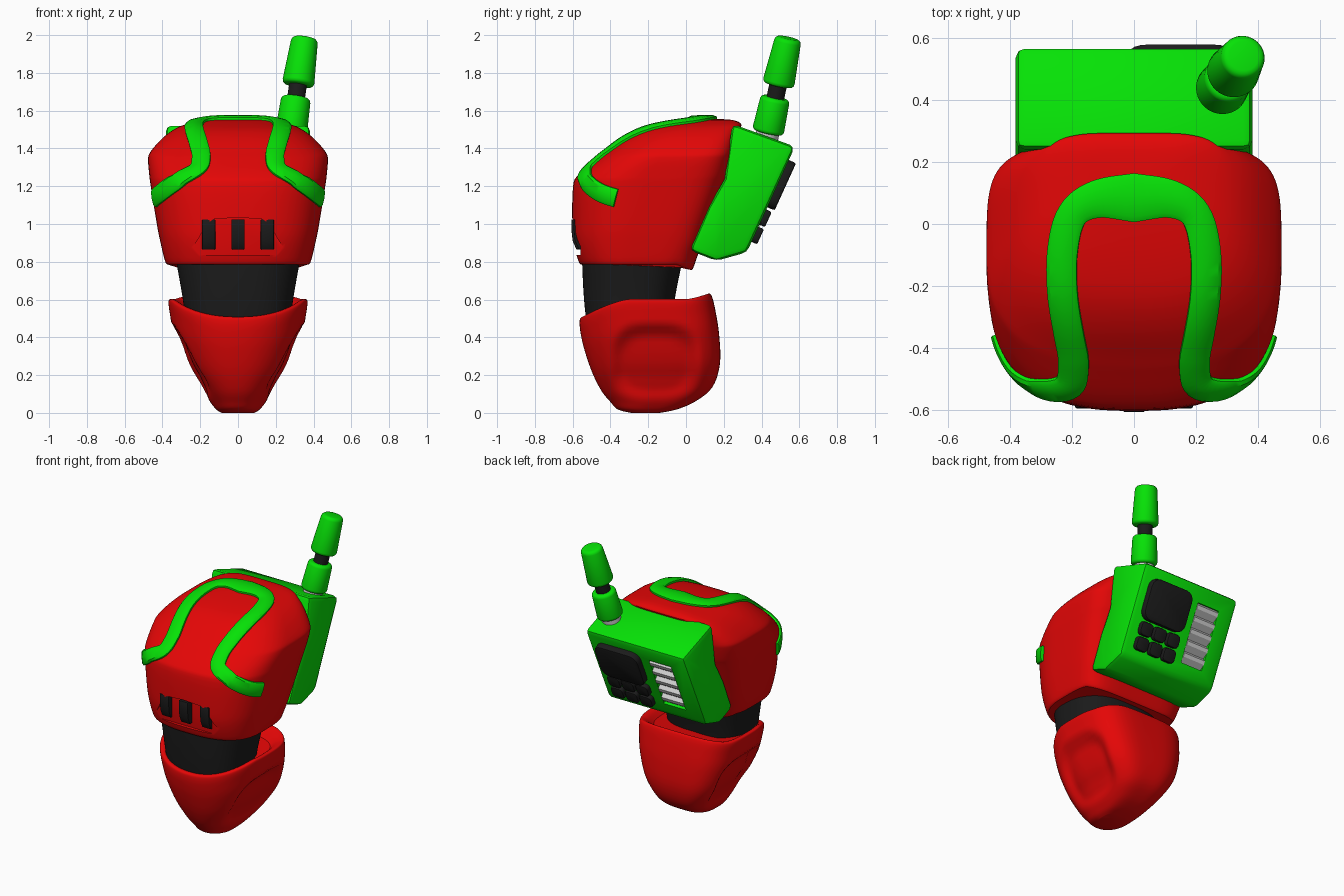
import bpy, bmesh, math
from mathutils import Vector, Matrix
from mathutils.bvhtree import BVHTree

if "Cube" in bpy.data.objects:
    bpy.data.objects.remove(bpy.data.objects["Cube"])


def material(name, rgb):
    m = bpy.data.materials.new(name)
    m.diffuse_color = (*rgb, 1)
    m.use_nodes = True
    m.node_tree.nodes["Principled BSDF"].inputs["Base Color"].default_value = m.diffuse_color
    return m


RED = material("red", (0.78, 0.002, 0.002))
GREEN = material("green", (0.002, 0.76, 0.002))
BLACK = material("black", (0.011, 0.011, 0.011))
GREY = material("light grey", (0.65, 0.65, 0.65))


def finish(name, bm, mat, bevel=0, seg=2, cutter=None):
    bmesh.ops.recalc_face_normals(bm, faces=bm.faces)
    me = bpy.data.meshes.new(name)
    bm.to_mesh(me)
    bm.free()
    ob = bpy.data.objects.new(name, me)
    bpy.context.collection.objects.link(ob)
    me.materials.append(mat)
    bpy.ops.object.select_all(action='DESELECT')
    bpy.context.view_layer.objects.active = ob
    ob.select_set(True)
    if bevel:
        b = ob.modifiers.new("bevel", 'BEVEL')
        b.width, b.segments = bevel, seg
        b.limit_method, b.angle_limit = 'ANGLE', math.radians(25)
        bpy.ops.object.modifier_apply(modifier="bevel")
    if cutter:
        c = ob.modifiers.new("cut", 'BOOLEAN')
        c.operation, c.object, c.solver = 'DIFFERENCE', cutter, 'EXACT'
        bpy.ops.object.modifier_apply(modifier="cut")
        bpy.data.objects.remove(cutter)
    bpy.ops.object.shade_smooth_by_angle(angle=math.radians(32))
    return ob


def spline(pts, steps):
    """Catmull-Rom through tuples of any size."""
    out, n = [], len(pts)
    for i in range(n - 1):
        a, b, c, d = (pts[max(i - 1, 0)], pts[i], pts[i + 1], pts[min(i + 2, n - 1)])
        for k in range(steps):
            t = k / steps
            out.append([0.5 * (2 * q + (r - p) * t + (2 * p - 5 * q + 4 * r - s) * t * t
                        + (3 * q - p - 3 * r + s) * t ** 3) for p, q, r, s in zip(a, b, c, d)])
    return out + [list(pts[-1])]


def loft(rings, n_front, n_back, warp=None, steps=4, seg=96):
    """Rings are (z, half width, front y, back y) with super-ellipse plans."""
    bm = bmesh.new()
    prev = first = None
    for z, w, yf, yb in spline(rings, steps):
        row = []
        for i in range(seg):
            a = math.tau * (i + 0.5) / seg
            c, s = math.cos(a), math.sin(a)
            e = 2 / (n_back if s > 0 else n_front)
            x = w * math.copysign(abs(c) ** e, c)
            y = (yf + yb) / 2 + (yb - yf) / 2 * math.copysign(abs(s) ** e, s)
            co = (x, y, z)
            row.append(bm.verts.new(warp(*co) if warp else co))
        if prev:
            for i in range(seg):
                j = (i + 1) % seg
                bm.faces.new((prev[i], prev[j], row[j], row[i]))
        else:
            first = row
        prev = row
    bm.faces.new(first)
    bm.faces.new(prev)
    return bm


def frame(x, y, z, origin=(0, 0, 0)):
    return Matrix.Translation(origin) @ Matrix((x, y, z)).transposed().to_4x4()


def prism(pts, lo, hi, mat4):
    bm = bmesh.new()
    ends = [[bm.verts.new(mat4 @ Vector((p[0], p[1], h))) for p in pts] for h in (lo, hi)]
    for e in ends:
        bm.faces.new(e)
    for i in range(len(pts)):
        j = (i + 1) % len(pts)
        bm.faces.new((ends[0][i], ends[0][j], ends[1][j], ends[1][i]))
    return bm


def rounded_rect(cx, cy, w, h, r):
    return [(cx + sx * (w / 2 - r) + r * math.cos(a), cy + sy * (h / 2 - r) + r * math.sin(a))
            for q, (sx, sy) in enumerate(((1, 1), (-1, 1), (-1, -1), (1, -1)))
            for a in [math.pi / 2 * (q + k / 4) for k in range(5)]]


# Lower cup with a sloping front rim and a dished recess on each side
def cup_warp(x, y, z):
    d = ((abs(y + 0.165) / 0.24) ** 3 + (abs(z - 0.265) / 0.21) ** 3) ** (1 / 3)
    t = min(max((1.05 - d) / 0.4, 0), 1)
    x -= math.copysign(0.05 * min(1, z / 0.2) * t * t * (3 - 2 * t), x)
    rim = 1 - 0.165 * min(max((-0.3 - y) / 0.26, 0), 1) ** 1.4 + 0.05 * min(max(y / 0.12, 0), 1) ** 1.4
    return x, y, z * rim


finish("lower_cup", loft([
    (0.0, 0.085, -0.29, -0.14), (0.018, 0.115, -0.36, -0.05), (0.06, 0.15, -0.40, 0.05),
    (0.13, 0.203, -0.45, 0.14), (0.25, 0.283, -0.50, 0.18), (0.4, 0.338, -0.54, 0.175),
    (0.52, 0.36, -0.56, 0.155), (0.585, 0.368, -0.563, 0.138), (0.602, 0.358, -0.555, 0.122),
    (0.592, 0.33, -0.535, 0.09), (0.56, 0.30, -0.51, 0.05)], 2.2, 3.5, cup_warp, 5), RED)

# Dark neck between the cup and the shell
finish("neck", loft([(0.42, 0.27, -0.52, -0.085), (0.6, 0.292, -0.54, -0.06),
                     (0.8, 0.327, -0.55, -0.02), (0.83, 0.333, -0.545, -0.01)], 2.5, 2.7), BLACK)

# Upper shell with the grille recess cut in its front
front = frame((1, 0, 0), (0, 0, 1), (0, -1, 0))
side_plane = frame((0, 1, 0), (0, 0, 1), (1, 0, 0))
recess = finish("grille_cutter", prism(
    [(-0.27, 0.835), (-0.21, 0.92), (-0.17, 1.0), (-0.13, 1.025), (0, 1.035),
     (0.13, 1.025), (0.17, 1.0), (0.21, 0.92), (0.27, 0.835)], 0.558, 0.8, front), RED)
recess.hide_render = True
shell_bm = loft([
    (0.785, 0.375, -0.555, 0.03), (0.805, 0.387, -0.57, 0.045), (0.9, 0.41, -0.596, 0.09),
    (1.0, 0.43, -0.603, 0.125), (1.2, 0.462, -0.598, 0.205), (1.26, 0.47, -0.57, 0.23),
    (1.34, 0.476, -0.48, 0.25), (1.38, 0.465, -0.43, 0.26), (1.45, 0.405, -0.34, 0.275),
    (1.5, 0.34, -0.245, 0.285), (1.53, 0.27, -0.13, 0.292), (1.55, 0.17, 0.0, 0.25),
    (1.556, 0.06, 0.06, 0.17)], 2.65, 4.6, lambda x, y, z:
    (x, y, z - 0.03 * min(max((y + 0.05) / 0.08, 0), 1) * (z < 0.85) * (0.85 - z) / 0.065))
bmesh.ops.recalc_face_normals(shell_bm, faces=shell_bm.faces)
surface = BVHTree.FromBMesh(shell_bm)
finish("upper_shell", shell_bm, RED, cutter=recess)

# Three grille bars
for i in (-1, 0, 1):
    bulge = 0.012 * abs(i)
    finish("grille_bar", prism(
        [(-0.52, 0.865), (bulge - 0.58, 0.865), (bulge - 0.6, 0.91), (bulge - 0.607, 0.97),
         (bulge - 0.606, 1.025), (-0.52, 1.025)],
        i * 0.155 - 0.035, i * 0.155 + 0.035, side_plane), BLACK, 0.005)

# Raised trim that follows the shell surface, mirrored about x = 0
half = [(0.456, -0.375, 1.135), (0.40, -0.46, 1.17), (0.31, -0.53, 1.235), (0.215, -0.53, 1.30),
        (0.195, -0.45, 1.36), (0.21, -0.36, 1.43), (0.233, -0.22, 1.51),
        (0.232, -0.08, 1.55), (0.20, 0.03, 1.56), (0.12, 0.08, 1.565)]
path = [Vector(p) for p in spline(half + [(0, 0.085, 1.565)] +
                                  [(-x, y, z) for x, y, z in reversed(half)], 6)]
bm = bmesh.new()
section = [(-1, -0.02), (-1, 0.012), (-0.75, 0.02), (0, 0.022), (0.75, 0.02), (1, 0.012), (1, -0.02)]
prev = None
for i, p in enumerate(path):
    tangent = (path[min(i + 1, len(path) - 1)] - path[max(i - 1, 0)]).normalized()
    spot, normal = surface.find_nearest(p)[:2]
    side = tangent.cross(normal).normalized()
    hw = 0.049 + 0.03 * max(0, 1 - abs(spot.x) / 0.2) * (spot.z > 1.5)
    row = []
    for s, h in section:
        q, n = surface.find_nearest(spot + side * s * hw)[:2]
        row.append(bm.verts.new(q + (n + normal).normalized() * h))
    if prev:
        for k in range(len(row) - 1):
            bm.faces.new((prev[k], prev[k + 1], row[k + 1], row[k]))
    if i in (0, len(path) - 1):
        bm.faces.new(row)
    prev = row
finish("shell_trim", bm, GREEN)

# Back pack with a slot for the vent
u, v, n = Vector((-1, 0, 0)), Vector((0, 0.414, 0.910)), Vector((0, 0.910, -0.414))
base = (0, 0.322, 0.85)
panel = frame(u, v, n, base)
slot = finish("vent_cutter", prism(rounded_rect(0.17, 0.3, 0.17, 0.4, 0.005), -0.045, 0.1, panel), GREEN)
slot.hide_render = True
finish("back_pack", prism(
    [(0.245, 1.53), (0.577, 1.41), (0.322, 0.85), (0.16, 0.805), (0.02, 0.86),
     (0.12, 1.09), (0.205, 1.24)], -0.382, 0.382, side_plane), GREEN, 0.03, 2, slot)

# Saw-tooth vent slats
teeth = [(0.1, -0.06)]
for i in range(5):
    teeth += [(0.1 + 0.08 * i, -0.02), (0.14 + 0.08 * i, 0.006), (0.165 + 0.08 * i, 0.006)]
teeth += [(0.5, -0.02), (0.5, -0.06)]
finish("vent_slats", prism(teeth, 0.086, 0.254, frame(v, n, u, base)), GREY)

# Screen and six buttons
finish("screen", prism(rounded_rect(-0.15, 0.40, 0.335, 0.275, 0.06), -0.01, 0.042, panel), BLACK, 0.01)
for col in range(3):
    for row in range(2):
        finish("button", prism(rounded_rect(-0.255 + 0.11 * col, 0.105 + 0.1 * row, 0.095, 0.088, 0.025),
                               -0.01, 0.032, panel), BLACK, 0.008)

# Antenna: stacked rods on one leaning axis
foot, tip = Vector((0.28, 0.432, 1.48)), Vector((0.354, 0.542, 1.985))


def rod(name, z0, z1, r0, r1, mat, bevel=0):
    a, b = (foot.lerp(tip, (z - foot.z) / (tip.z - foot.z)) for z in (z0, z1))
    bm = bmesh.new()
    bmesh.ops.create_cone(bm, cap_ends=True, segments=40, radius1=r0, radius2=r1, depth=(b - a).length,
                          matrix=Matrix.Translation((a + b) / 2) @
                          (b - a).to_track_quat('Z', 'Y').to_matrix().to_4x4())
    finish(name, bm, mat, bevel, 3)


rod("antenna_collar", 1.41, 1.52, 0.062, 0.062, GREY)
rod("antenna_base", 1.485, 1.67, 0.085, 0.078, GREEN, 0.02)
rod("antenna_stem", 1.64, 1.77, 0.047, 0.047, BLACK)
rod("antenna_tip", 1.735, 1.985, 0.086, 0.07, GREEN, 0.022)
